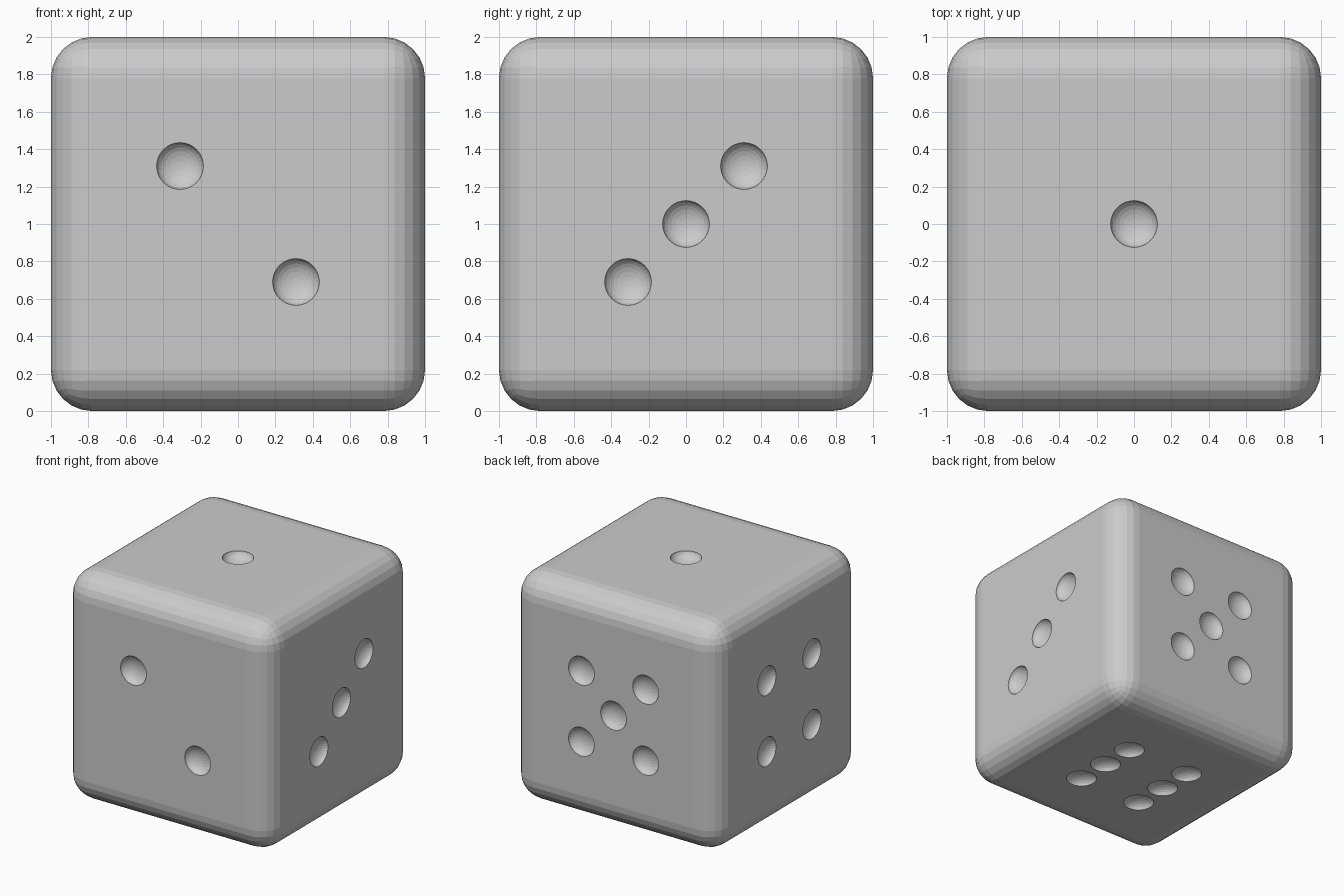
import bpy, bmesh
from math import pi
from mathutils import Matrix, Vector

if "Cube" in bpy.data.objects:
    bpy.data.objects.remove(bpy.data.objects["Cube"])

S = 0.31          # pip spacing
PIP_R, PIP_D = 0.126, 0.075

# Rounded cube body
bpy.ops.mesh.primitive_cube_add(size=2, location=(0, 0, 1))
body = bpy.context.object
body.name = "die_body"
bev = body.modifiers.new("rounded_edges", 'BEVEL')
bev.width = 0.22
bev.segments = 6
bev.limit_method = 'NONE'

# Pip layouts per face: normal, horizontal axis, vertical axis, positions
X, Y, Z = Vector((1, 0, 0)), Vector((0, 1, 0)), Vector((0, 0, 1))
corners = [(a, b) for a in (-1, 1) for b in (-1, 1)]
faces = [
    (Z, X, Y, [(0, 0)]),
    (-Y, X, Z, [(-1, 1), (1, -1)]),
    (X, Y, Z, [(-1, -1), (0, 0), (1, 1)]),
    (-X, -Y, Z, corners),
    (Y, -X, Z, corners + [(0, 0)]),
    (-Z, X, -Y, corners + [(-1, 0), (1, 0)]),
]

# Flattened spheres that carve the pips
bm = bmesh.new()
for n, u, v, spots in faces:
    rot = Matrix((u, v, n)).transposed().to_4x4()
    for a, b in spots:
        pos = Z + n * 1.006 + (u * a + v * b) * S
        m = Matrix.Translation(pos) @ rot @ Matrix.Diagonal((PIP_R, PIP_R, PIP_D, 1))
        bmesh.ops.create_uvsphere(bm, u_segments=32, v_segments=14, radius=1, matrix=m)
bmesh.ops.recalc_face_normals(bm, faces=bm.faces)
mesh = bpy.data.meshes.new("pip_cutter")
bm.to_mesh(mesh)
bm.free()
cutter = bpy.data.objects.new("pip_cutter", mesh)
bpy.context.collection.objects.link(cutter)
cutter.hide_render = True

cut = body.modifiers.new("pips", 'BOOLEAN')
cut.operation = 'DIFFERENCE'
cut.solver = 'EXACT'
cut.object = cutter

# Bake the modifiers and remove the cutter
bpy.context.view_layer.objects.active = body
for name in ("rounded_edges", "pips"):
    bpy.ops.object.modifier_apply(modifier=name)
bpy.data.objects.remove(cutter)
